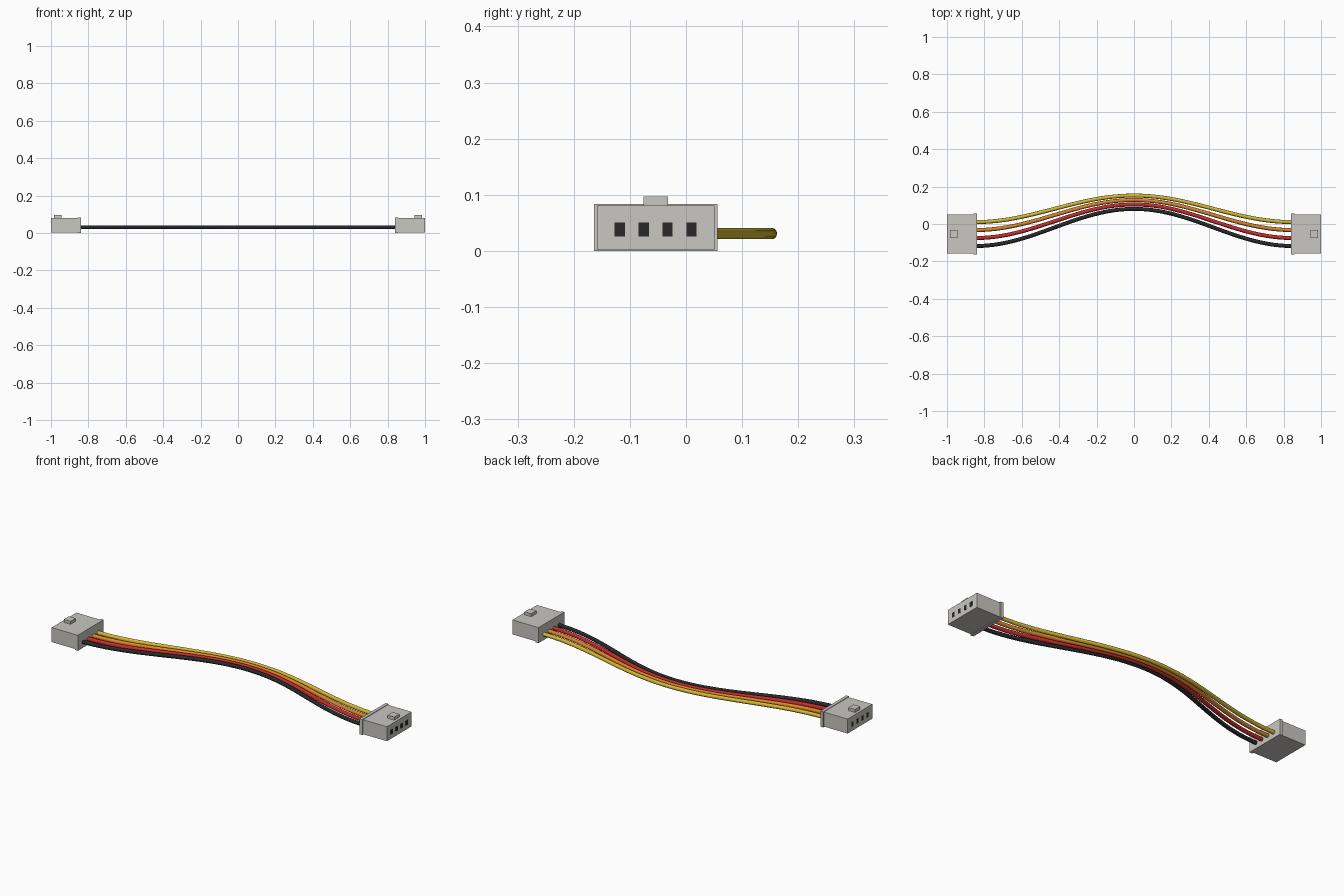
import bpy, bmesh, math
from mathutils import Vector

old = bpy.data.objects.get("Cube")
if old:
    bpy.data.objects.remove(old, do_unlink=True)


def material(name, rgb):
    m = bpy.data.materials.new(name)
    m.use_nodes = True
    m.diffuse_color = (*rgb, 1)
    m.node_tree.nodes["Principled BSDF"].inputs["Base Color"].default_value = (*rgb, 1)
    return m


GREY = material("light grey plastic", (0.58, 0.57, 0.54))
BLACK = material("black", (0.022, 0.022, 0.024))
RED = material("red", (0.56, 0.025, 0.025))
ORANGE = material("orange", (0.70, 0.23, 0.025))
YELLOW = material("yellow", (0.66, 0.48, 0.035))

CENTRE_Y = -0.054    # middle of the connectors
PITCH = 0.0427       # spacing of the contacts
WIRE_Z = 0.031
WIRE_R = 0.0105
OFFSETS = [(i - 1.5) for i in range(4)]


def finish(name, bm, mat):
    bmesh.ops.recalc_face_normals(bm, faces=bm.faces)
    mesh = bpy.data.meshes.new(name)
    bm.to_mesh(mesh)
    bm.free()
    mesh.materials.append(mat)
    obj = bpy.data.objects.new(name, mesh)
    bpy.context.collection.objects.link(obj)
    return obj


def box(name, xs, ys, zs, mat):
    bm = bmesh.new()
    bmesh.ops.create_cube(bm, size=1)
    for v in bm.verts:
        v.co = Vector([(a + b) / 2 + c * (b - a) for c, (a, b) in zip(v.co, (xs, ys, zs))])
    return finish(name, bm, mat)


def around(half):
    return CENTRE_Y - half, CENTRE_Y + half


def connector(side, s):
    def span(a, b):
        return tuple(sorted((s * a, s * b)))

    box(side + "_connector_body", span(0.845, 0.999), around(0.105), (0.003, 0.081), GREY)
    box(side + "_connector_rim", span(0.84, 0.857), around(0.11), (0, 0.084), GREY)
    box(side + "_latch_tab", span(0.945, 0.985), around(0.022), (0.078, 0.097), GREY)
    # dark contact openings on the outer end
    for i, k in enumerate(OFFSETS):
        y = CENTRE_Y + k * PITCH
        box(f"{side}_contact_opening_{i + 1}", span(0.995, 1.0),
            (y - 0.009, y + 0.009), (0.026, 0.051), BLACK)


def wire(name, k, mat, reach=0.85, steps=48, sides=10):
    # wires spread at the connectors and bunch together at the bend
    y_end, y_mid = CENTRE_Y + k * PITCH, 0.1165 + k * 0.0238
    rise = y_mid - y_end
    bm = bmesh.new()
    rings = []
    for i in range(steps + 1):
        x = reach * (2 * i / steps - 1)
        phase = math.pi * x / reach
        y = y_end + rise * (1 + math.cos(phase)) / 2
        slope = -rise * math.sin(phase) * math.pi / reach / 2
        across = Vector((-slope, 1, 0)).normalized()
        ring = []
        for j in range(sides):
            a = math.tau * j / sides
            p = Vector((x, y, WIRE_Z)) + WIRE_R * (across * math.cos(a) + Vector((0, 0, math.sin(a))))
            ring.append(bm.verts.new(p))
        rings.append(ring)
    for a, b in zip(rings, rings[1:]):
        for j in range(sides):
            n = (j + 1) % sides
            bm.faces.new((a[j], a[n], b[n], b[j])).smooth = True
    bm.faces.new(rings[0])
    bm.faces.new(rings[-1])
    finish(name, bm, mat)


connector("left", 1)
connector("right", -1)
for name, k, mat in zip(("black", "red", "orange", "yellow"), OFFSETS, (BLACK, RED, ORANGE, YELLOW)):
    wire(name + "_wire", k, mat)
